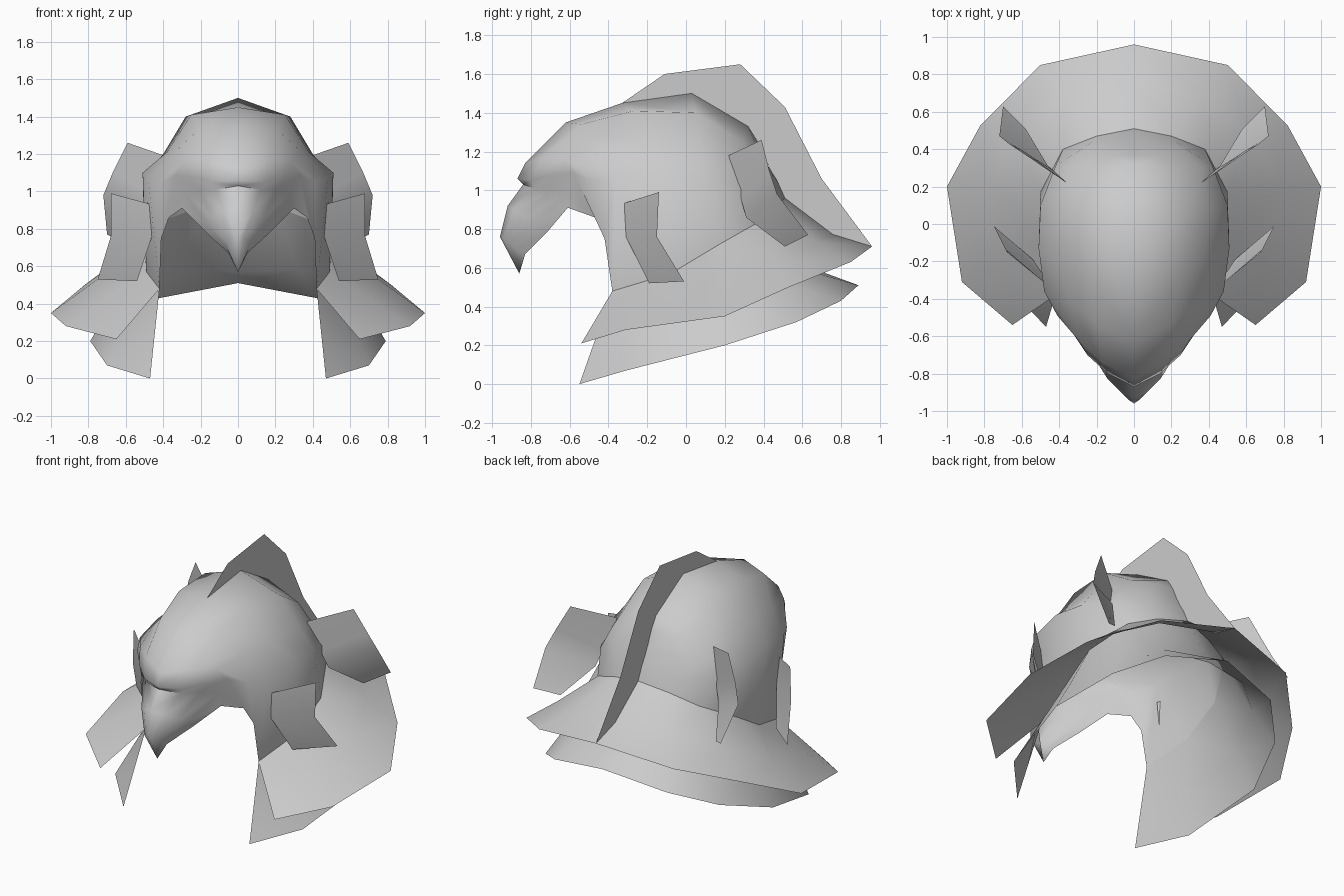
import bpy
import bmesh
from math import radians
from mathutils import Vector

cube = bpy.data.objects.get("Cube")
if cube:
    bpy.data.objects.remove(cube)

grey = bpy.data.materials.new("plain grey")
grey.diffuse_color = (0.6, 0.6, 0.6, 1)
grey.use_nodes = True
shader = grey.node_tree.nodes["Principled BSDF"]
shader.inputs["Base Color"].default_value = grey.diffuse_color
shader.inputs["Roughness"].default_value = 0.8


def sheet(name, ribs, mirrored=True, crease=60):
    """Join neighbouring ribs with faces to make one thin open surface."""
    bm = bmesh.new()
    grid = [[bm.verts.new(point) for point in rib] for rib in ribs]
    for left, right in zip(grid, grid[1:]):
        for i in range(len(left) - 1):
            bm.faces.new((left[i], right[i], right[i + 1], left[i + 1]))
    bmesh.ops.remove_doubles(bm, verts=bm.verts, dist=0.0005)
    bmesh.ops.recalc_face_normals(bm, faces=bm.faces)
    centre = Vector((0, 0, 0.8))
    outward = sum(f.normal.dot(f.calc_center_median() - centre) * f.calc_area() for f in bm.faces)
    if outward < 0:
        bmesh.ops.reverse_faces(bm, faces=bm.faces)
    mesh = bpy.data.meshes.new(name)
    bm.to_mesh(mesh)
    bm.free()
    mesh.materials.append(grey)
    obj = bpy.data.objects.new(name, mesh)
    bpy.context.collection.objects.link(obj)
    bpy.ops.object.select_all(action="DESELECT")
    obj.select_set(True)
    bpy.context.view_layer.objects.active = obj
    bpy.ops.object.shade_smooth_by_angle(angle=radians(crease))
    if mirrored:
        mirror = obj.modifiers.new("mirror", "MIRROR")
        mirror.use_clip = True


# Head shell: five lines from beak tip to nape, ordered from crest to lower rim
tip = (0, -.86, .57)
crown = (0, .32, 1.33)
crest = [tip, (0, -.96, .76), (0, -.92, .92), (0, -.84, 1.03), (0, -.87, 1.06),
         (0, -.83, 1.14), (0, -.62, 1.35), (0, -.33, 1.45), (0, .03, 1.5),
         crown, crown, crown]
shoulder = [tip, (.03, -.94, .75), (.08, -.89, .9), (.12, -.78, 1.01), (.14, -.8, 1.05),
            (.17, -.74, 1.17), (.2, -.54, 1.34), (.25, -.27, 1.41), (.28, .05, 1.4),
            (.25, .29, 1.25), (.13, .36, 1.24), (0, .37, 1.25)]
brow = [tip, (.06, -.91, .73), (.14, -.83, .86), (.2, -.69, 1.01), (.25, -.7, 1.08),
        (.29, -.63, 1.16), (.34, -.42, 1.21), (.38, -.2, 1.21), (.4, .08, 1.2),
        (.36, .3, 1.12), (.2, .4, 1.13), (0, .42, 1.13)]
cheek = [tip, (.06, -.88, .7), (.17, -.77, .83), (.28, -.61, .99), (.33, -.58, 1.09),
         (.41, -.49, 1.05), (.48, -.36, 1.07), (.51, -.13, 1.1), (.5, .1, 1.07),
         (.42, .31, 1), (.22, .44, 1.02), (0, .47, 1.05)]
rim = [tip, (.05, -.83, .67), (.17, -.72, .78), (.3, -.61, .91), (.37, -.47, .86),
       (.41, -.42, .75), (.42, -.38, .48), (.49, -.08, .57), (.5, .17, .72),
       (.38, .4, .85), (.2, .47, .92), (0, .51, .96)]
sheet("head_shell", zip(crest, shoulder, brow, cheek, rim))


# Two flared neck guards, straight in front and hollowed towards the back
def neck_guard(name, edge, sag):
    ribs = []
    for i, (top, low) in enumerate(zip(rim[6:], edge)):
        middle = Vector(top).lerp(Vector(low), .55)
        middle.z -= sag * (i / 5) ** 3
        ribs.append((top, middle, low))
    sheet(name, ribs)


neck_guard("upper_neck_guard",
           [(.65, -.54, .21), (.92, -.31, .28), (1, .2, .35),
            (.82, .53, .5), (.5, .85, .63), (0, .96, .71)], .05)
neck_guard("lower_neck_guard",
           [(.47, -.55, 0), (.7, -.31, .07), (.79, .2, .2),
            (.65, .57, .32), (.42, .8, .43), (0, .89, .51)], .14)

# Upright fin along the middle, following the back of the head
fin_top = [(-.33, 1.45), (-.11, 1.6), (.28, 1.65), (.51, 1.43), (.7, 1.06), (.96, .71)]
fin_base = [(-.33, 1.44), (.03, 1.48), (.31, 1.32), (.42, 1.14), (.5, .95), (.77, .76)]
sheet("crest_fin", [[(0, *low), (0, *high)] for low, high in zip(fin_base, fin_top)],
      mirrored=False)

# Bent feather plates on each side, inner edge and outer edge from top to bottom
sheet("rear_feathers", [[(.36, .22, 1.18), (.59, .39, 1.26)],
                        [(.42, .28, .97), (.67, .43, 1.1)],
                        [(.46, .31, .86), (.72, .47, .98)],
                        [(.58, .51, .71), (.7, .63, .77)]])
sheet("front_feathers", [[(.46, -.33, .93), (.68, -.14, .99)],
                         [(.46, -.31, .76), (.68, -.15, .76)],
                         [(.54, -.19, .52), (.75, -.01, .53)]])
